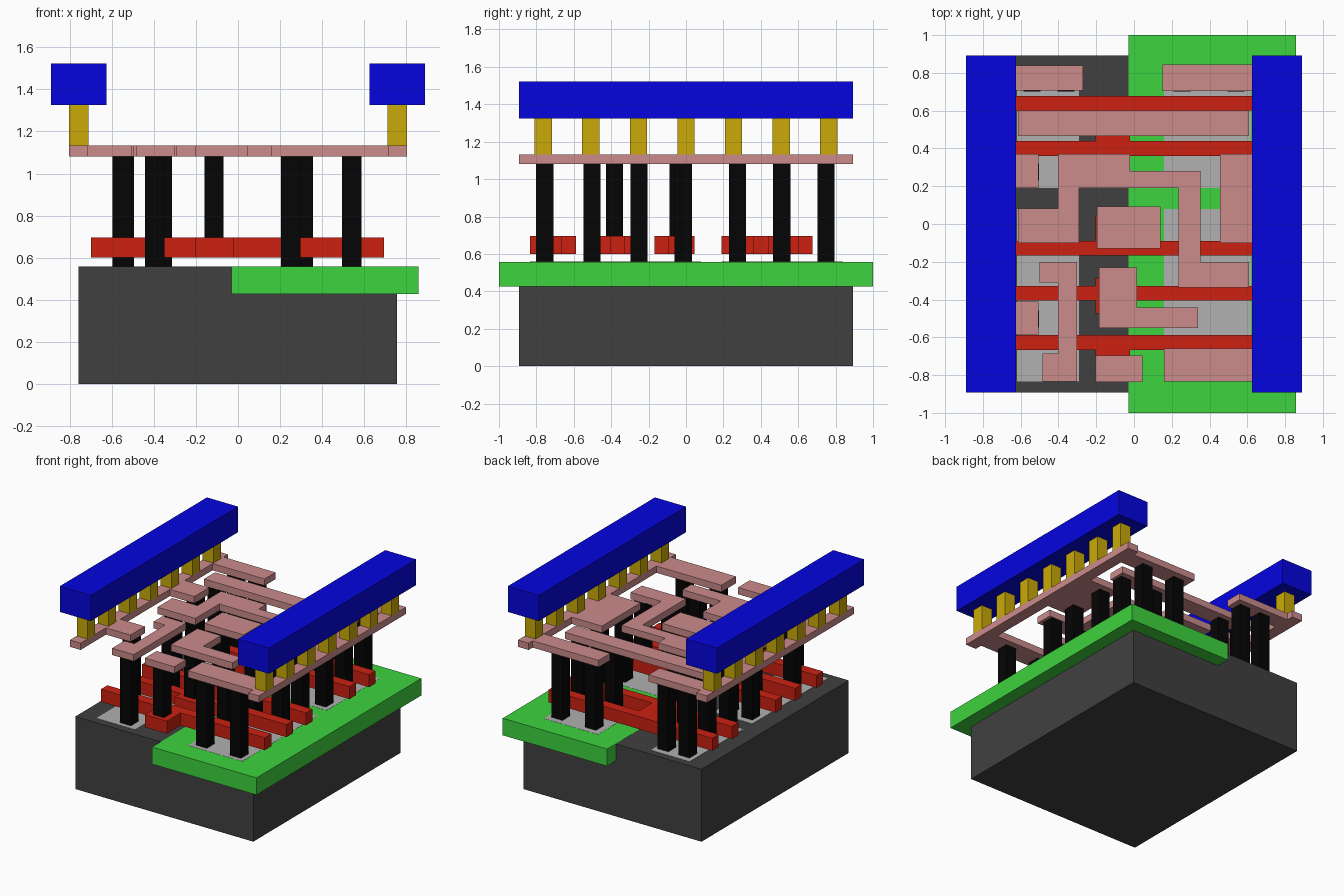
import bpy, bmesh


def mat(name, rgb):
    # screen colour -> linear
    m = bpy.data.materials.new(name)
    m.diffuse_color = [(c / 255) ** 2.2 for c in rgb] + [1]
    return m


DARK = mat("dark_silicon", (66, 66, 66))
GREEN = mat("well_green", (64, 210, 64))
LIGHT = mat("diffusion_grey", (175, 175, 175))
RED = mat("gate_red", (204, 38, 24))
BLACK = mat("contact_black", (13, 13, 13))
PINK = mat("interconnect_pink", (202, 138, 138))
GOLD = mat("via_gold", (200, 168, 16))
BLUE = mat("rail_blue", (13, 13, 222))


def slab(name, outline, z0, z1, material):
    """Extrude a flat outline from z0 to z1."""
    bm = bmesh.new()
    face = bm.faces.new([bm.verts.new((x, y, z0)) for x, y in outline])
    ext = bmesh.ops.extrude_face_region(bm, geom=[face])
    for v in ext["geom"]:
        if isinstance(v, bmesh.types.BMVert):
            v.co.z = z1
    bmesh.ops.recalc_face_normals(bm, faces=bm.faces)
    me = bpy.data.meshes.new(name)
    bm.to_mesh(me)
    bm.free()
    me.materials.append(material)
    ob = bpy.data.objects.new(name, me)
    bpy.context.collection.objects.link(ob)
    return ob


def box(name, x0, x1, y0, y1, z0, z1, material):
    return slab(name, [(x0, y0), (x1, y0), (x1, y1), (x0, y1)], z0, z1, material)


def post(name, x, y, z0, z1, material, h=0.046):
    return box(name, x - h, x + h, y - h, y + h, z0, z1, material)


# substrate, well and diffusion areas (tops practically flush)
TOP = 0.557
box("substrate", -0.757, 0.755, -0.893, 0.893, 0, TOP, DARK)
box("well", -0.03, 0.857, -1, 1, 0.427, TOP + 0.001, GREEN)
for x0, x1, y0, y1 in [(-0.62, -0.29, 0.19, 0.84), (-0.62, -0.29, -0.835, 0.08),
                       (0.16, 0.62, 0.19, 0.84), (0.16, 0.62, -0.835, 0.08)]:
    box("diffusion", x0, x1, y0, y1, 0.5, TOP + 0.002, LIGHT)

# gates: long bars with wider contact pads
G0, G1 = 0.60, 0.696


def gate(y0, y1, below, above):
    """Bar between y0 and y1 with a pad reaching from below to above."""
    L, R, a, b = -0.698, 0.695, -0.205, -0.02
    pts = [(L, y0)]
    if below < y0:
        pts += [(a, y0), (a, below), (b, below), (b, y0)]
    pts += [(R, y0), (R, y1)]
    if above > y1:
        pts += [(b, y1), (b, above), (a, above), (a, y1)]
    slab("gate", pts + [(L, y1)], G0, G1, RED)


gate(0.60, 0.677, 0.60, 0.677)
gate(0.36, 0.44, 0.19, 0.60)
gate(-0.168, -0.09, -0.168, 0.045)
gate(-0.405, -0.327, -0.475, -0.285)
gate(-0.668, -0.588, -0.835, -0.588)

# contacts: onto the diffusion, then onto the gate pads
M0, M1 = 1.08, 1.132
for x, y in [(-0.54, 0.748), (-0.36, 0.748), (0.255, 0.748), (0.54, 0.748),
             (-0.54, 0.512), (-0.36, 0.512), (0.255, 0.512), (0.54, 0.512),
             (-0.55, 0.275), (0.54, 0.275), (0.54, -0.015),
             (-0.54, -0.015), (-0.36, -0.015),
             (-0.395, -0.252), (0.31, -0.252), (0.54, -0.252),
             (-0.55, -0.503), (0.25, -0.503),
             (-0.395, -0.755), (0.25, -0.755), (0.54, -0.755)]:
    post("contact", x, y, TOP, M0, BLACK)
for y in (0.275, -0.043, -0.382, -0.755):
    post("gate_contact", -0.114, y, G1, M0, BLACK)


# interconnect: edge strips with tabs
def strip(name, side, tabs):
    pts = [(side * 0.803, 0.893), (side * 0.803, -0.893), (side * 0.712, -0.893)]
    for x, y0, y1 in tabs:
        pts += [(side * 0.712, y0), (x, y0), (x, y1), (side * 0.712, y1)]
    slab(name, pts + [(side * 0.712, 0.893)], M0, M1, PINK)


strip("left_strip", -1, [(-0.505, -0.585, -0.41), (-0.505, 0.19, 0.37), (-0.27, 0.708, 0.84)])
strip("right_strip", 1, [(0.16, -0.835, -0.658), (0.455, -0.10, 0.37), (0.15, 0.705, 0.845)])

# interconnect: inner tracks
box("long_track", -0.615, 0.61, 0.467, 0.60, M0, M1, PINK)
box("centre_pad", -0.195, 0.14, -0.13, 0.092, M0, M1, PINK)
box("front_pad", -0.205, 0.045, -0.837, -0.695, M0, M1, PINK)
slab("winding_track", [(-0.615, -0.10), (-0.292, -0.10), (-0.292, 0.19), (0.235, 0.19),
                       (0.235, -0.335), (0.61, -0.335), (0.61, -0.20), (0.352, -0.20),
                       (0.352, 0.28), (-0.02, 0.28), (-0.02, 0.37), (-0.402, 0.37),
                       (-0.402, 0.082), (-0.615, 0.082)], M0, M1, PINK)
slab("corner_track", [(-0.185, -0.55), (0.34, -0.55), (0.34, -0.443), (0.015, -0.443),
                      (0.015, -0.23), (-0.185, -0.23)], M0, M1, PINK)
slab("bracket_track", [(-0.485, -0.835), (-0.302, -0.835), (-0.302, -0.20), (-0.50, -0.20),
                       (-0.50, -0.31), (-0.402, -0.31), (-0.402, -0.685), (-0.485, -0.685)],
     M0, M1, PINK)

# vias and power rails on both sides
for s in (-1, 1):
    for i in range(-3, 4):
        post("via", s * 0.757, i * 0.2545, M1, 1.325, GOLD)
    box("power_rail", s * 0.757 - 0.132, s * 0.757 + 0.132, -0.893, 0.893, 1.325, 1.522, BLUE)
